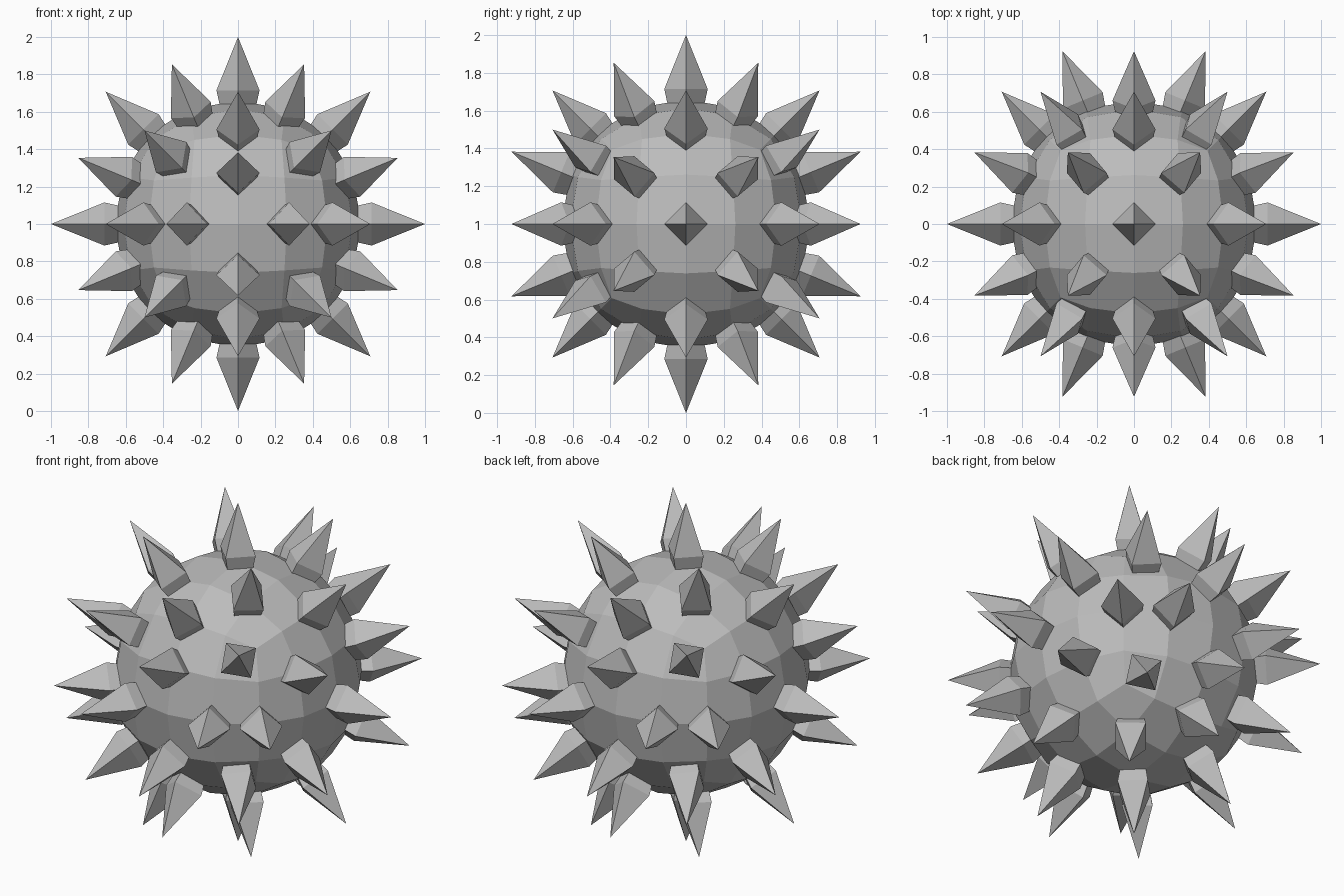
import bpy
import bmesh
from math import radians
from mathutils import Matrix, Vector

cube = bpy.data.objects.get("Cube")
if cube:
    bpy.data.objects.remove(cube, do_unlink=True)

CENTRE = Matrix.Translation((0, 0, 1))

# Single grey material
grey = bpy.data.materials.new("plain_grey")
grey.use_nodes = True
colour = (0.5, 0.5, 0.5, 1)
grey.diffuse_color = colour
grey.node_tree.nodes["Principled BSDF"].inputs["Base Color"].default_value = colour


def add_object(name, mesh, matrix):
    obj = bpy.data.objects.new(name, mesh)
    obj.matrix_world = matrix
    bpy.context.collection.objects.link(obj)
    return obj


# Faceted ball: a cube rounded by subdivision
bm = bmesh.new()
bmesh.ops.create_cube(bm, size=1.57)
ball_mesh = bpy.data.meshes.new("ball")
bm.to_mesh(ball_mesh)
bm.free()
ball_mesh.materials.append(grey)
ball = add_object("ball", ball_mesh, CENTRE)
rounding = ball.modifiers.new("rounding", "SUBSURF")
rounding.levels = rounding.render_levels = 2

# Spike: four-sided profile that flares to a shoulder, then narrows to a point
bm = bmesh.new()
profile = [bm.verts.new(p) for p in ((0.09, 0, 0.6), (0.115, 0, 0.715), (0, 0, 1))]
edges = [bm.edges.new(pair) for pair in zip(profile, profile[1:])]
bmesh.ops.spin(bm, geom=profile + edges, cent=(0, 0, 0), axis=(0, 0, 1),
               angle=radians(360), steps=4)
bmesh.ops.remove_doubles(bm, verts=bm.verts, dist=0.001)
bmesh.ops.holes_fill(bm, edges=bm.edges, sides=4)
bmesh.ops.recalc_face_normals(bm, faces=bm.faces)
spike_mesh = bpy.data.meshes.new("spike")
bm.to_mesh(spike_mesh)
bm.free()
spike_mesh.materials.append(grey)


# Rings of spikes around the front-to-back axis
def spike_ring(name, tilt, count, offset):
    for i in range(count):
        around = Matrix.Rotation(radians(offset + i * 360 / count), 4, "Y")
        lean = Matrix.Rotation(radians(tilt), 4, "X")
        add_object(f"{name}_spike_{i + 1}", spike_mesh, CENTRE @ around @ lean)


spike_ring("middle", 0, 8, 0)
for side, sign in (("front", 1), ("back", -1)):
    spike_ring(side + "_outer", sign * 22.5, 8, 22.5)
    spike_ring(side + "_mid", sign * 45, 8, 0)
    spike_ring(side + "_inner", sign * 67.5, 4, 0)
